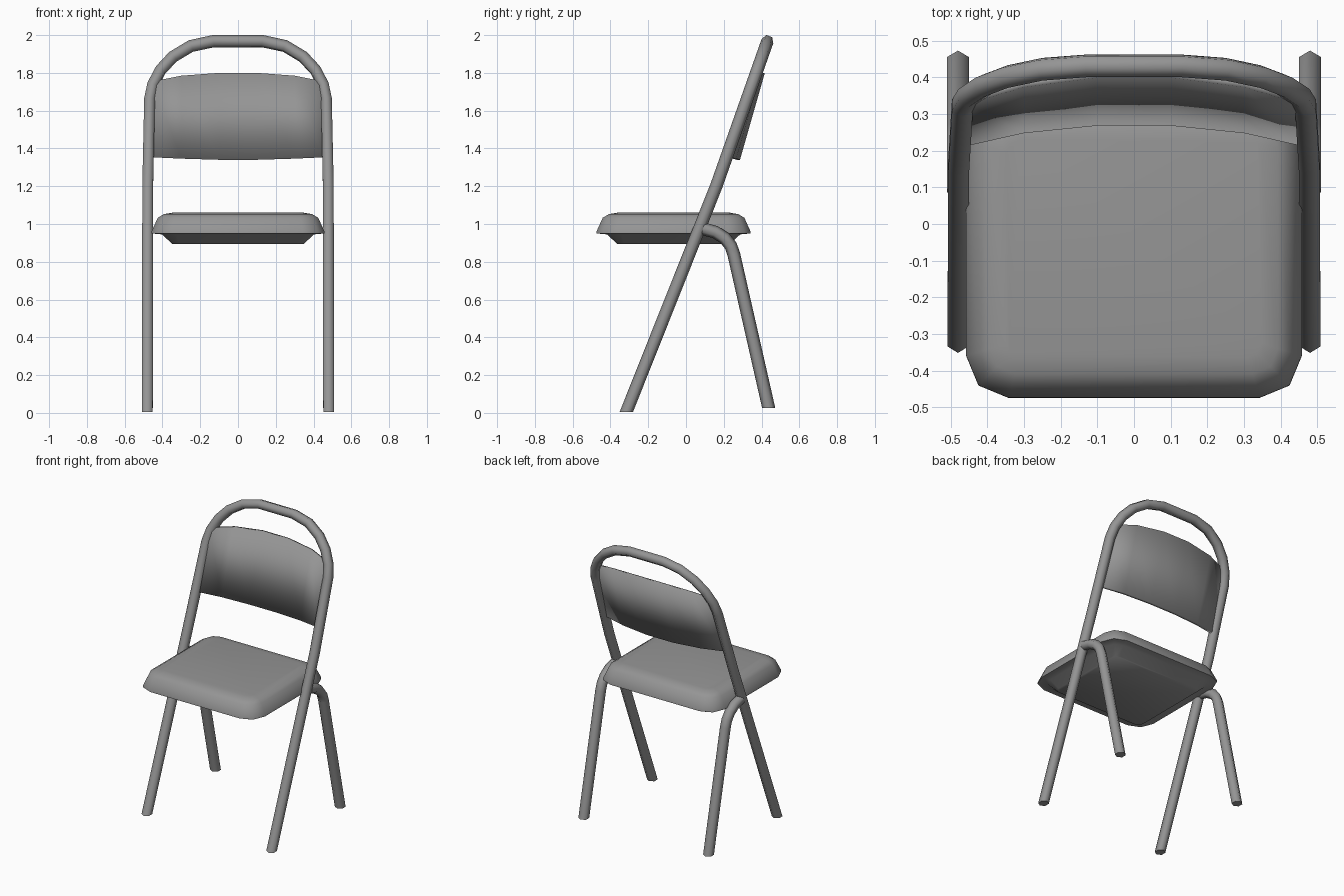
import bpy, bmesh, math
from mathutils import Vector

if "Cube" in bpy.data.objects:
    bpy.data.objects.remove(bpy.data.objects["Cube"])

dark_grey = bpy.data.materials.new("dark_grey")
dark_grey.diffuse_color = (0.3, 0.3, 0.3, 1)
dark_grey.use_nodes = True
dark_grey.node_tree.nodes["Principled BSDF"].inputs["Base Color"].default_value = dark_grey.diffuse_color


def loft(name, rings, angle):
    """Skin a list of equal closed rings, cap both ends, smooth by angle."""
    bm = bmesh.new()
    vr = [[bm.verts.new(p) for p in r] for r in rings]
    n = len(rings[0])
    for a, b in zip(vr, vr[1:]):
        for i in range(n):
            j = (i + 1) % n
            bm.faces.new((a[i], a[j], b[j], b[i]))
    bm.faces.new(vr[0])
    bm.faces.new(vr[-1])
    bmesh.ops.recalc_face_normals(bm, faces=bm.faces)
    me = bpy.data.meshes.new(name)
    bm.to_mesh(me)
    bm.free()
    me.materials.append(dark_grey)
    ob = bpy.data.objects.new(name, me)
    bpy.context.collection.objects.link(ob)
    bpy.ops.object.select_all(action='DESELECT')
    ob.select_set(True)
    bpy.context.view_layer.objects.active = ob
    bpy.ops.object.shade_smooth_by_angle(angle=math.radians(angle))
    return ob


def tube(name, path, axis, along_axis, r, floor_ends):
    """Hexagonal tube along a planar path; listed ends are cut level."""
    pts = [Vector(p) for p in path]
    axis = Vector(axis).normalized()
    rings = []
    for i, p in enumerate(pts):
        t = Vector((0, 0, 0))
        if i > 0:
            t += (p - pts[i - 1]).normalized()
        if i < len(pts) - 1:
            t += (pts[i + 1] - p).normalized()
        t.normalize()
        side = t.cross(axis).normalized()
        b = side.cross(t)
        u, v = (b, side) if along_axis else (side, b)
        ring = [p + r * (math.cos(k * math.pi / 3) * u + math.sin(k * math.pi / 3) * v)
                for k in range(6)]
        if i in floor_ends:
            ring = [q + t * ((p.z - q.z) / t.z) for q in ring]
        rings.append(ring)
    return loft(name, rings, 65)


# Main frame: front legs running up into the arched back
def frame_y(z):
    return -0.318 + 0.398 * z if z < 1.2 else 0.16 + 0.353 * (z - 1.2)


half = [(0.48, 0.005), (0.478, 1.2), (0.468, 1.66), (0.452, 1.735), (0.41, 1.815),
        (0.345, 1.885), (0.25, 1.942), (0.13, 1.968)]
path = [(x, frame_y(z), z) for x, z in half]
path += [(-x, y, z) for x, y, z in reversed(path)]
tube("back_frame_and_front_legs", path, (0, -0.94, 0.35), True, 0.033,
     (0, len(path) - 1))

# Rear legs, bent where they meet the frame
rear = [(0.09, 0.975), (0.155, 0.957), (0.205, 0.925), (0.237, 0.885),
        (0.253, 0.84), (0.438, 0.025)]
for side, s in (("left", -1), ("right", 1)):
    tube("rear_leg_" + side, [(s * 0.48, y, z) for y, z in rear], (1, 0, 0),
         False, 0.034, (len(rear) - 1,))


# Seat: stacked rounded rectangles
def seat_ring(z, inset):
    hx, hy, rad = 0.458 - inset, 0.408 - inset, max(0.115 - inset * 0.7, 0.01)
    ring = []
    for q, (sx, sy) in enumerate(((1, 1), (-1, 1), (-1, -1), (1, -1))):
        for k in range(3):
            a = (q + k / 2) * math.pi / 2
            ring.append((sx * (hx - rad) + rad * math.cos(a),
                         -0.066 + sy * (hy - rad) + rad * math.sin(a), z))
    return ring


loft("seat", [seat_ring(z, d) for z, d in (
    (0.895, 0.11), (0.945, 0.055), (0.95, 0.0), (0.962, 0.001), (1.033, 0.033),
    (1.052, 0.065), (1.06, 0.11))], 50)

# Backrest: thin curved panel, columns of (x, y offset, bottom z, top z)
cols = [(0.452, -0.058, 1.353, 1.755), (0.3, -0.022, 1.346, 1.785),
        (0.1, 0.0, 1.34, 1.80)]
cols += [(-x, o, b, t) for x, o, b, t in reversed(cols)]
rings = []
for x, o, b, t in cols:
    front = [(x, 0.268 + o + 0.285 * (z - 1.34), z) for z in (b, t)]
    rings.append(front + [(px, py + 0.018, pz) for px, py, pz in reversed(front)])
loft("backrest", rings, 180)
